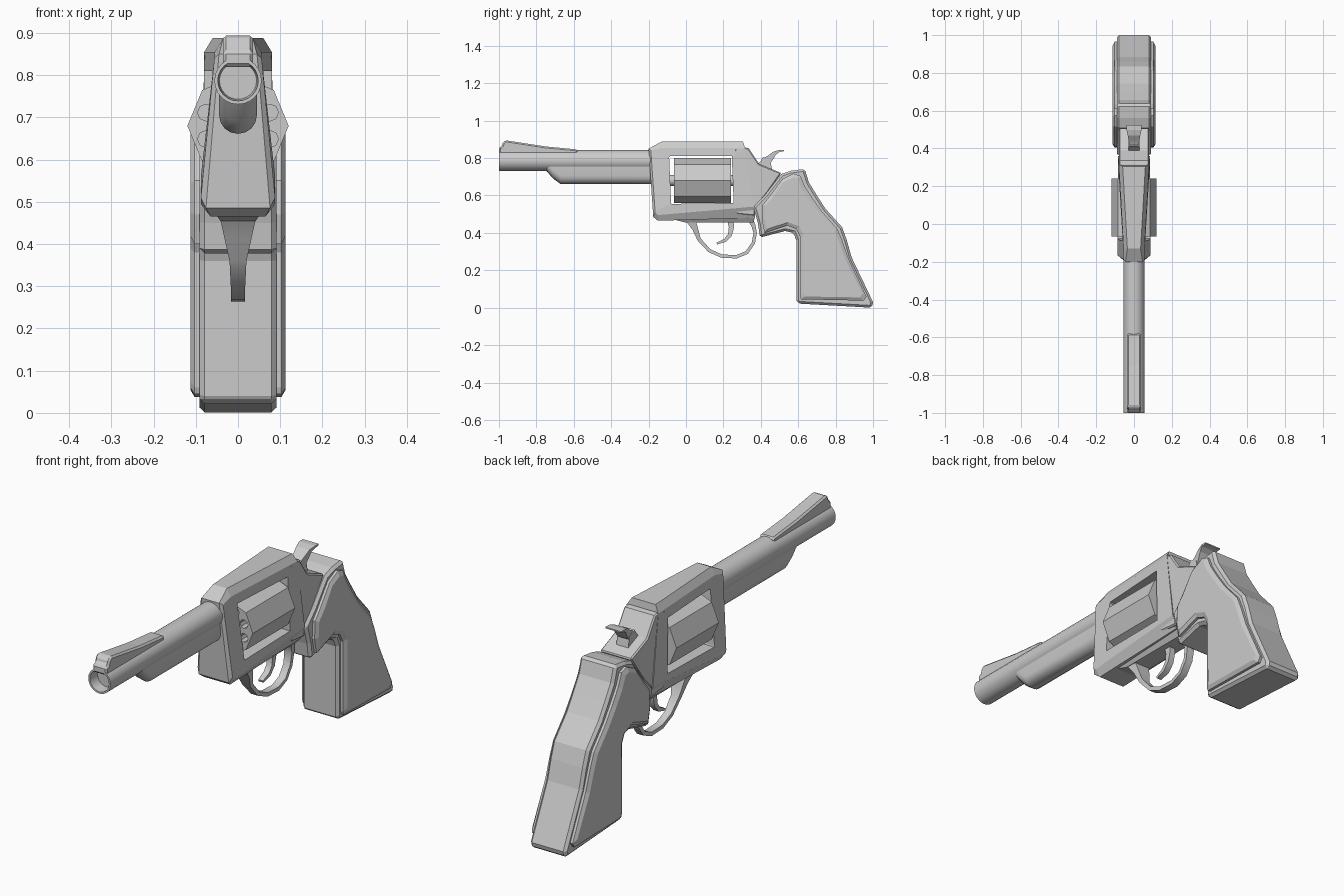
import bpy, bmesh, math
from mathutils import Vector, Matrix

if "Cube" in bpy.data.objects:
    bpy.data.objects.remove(bpy.data.objects["Cube"])


def finish(name, bm, bevel=0, smooth=None, segs=1):
    bmesh.ops.remove_doubles(bm, verts=bm.verts, dist=1e-5)
    bmesh.ops.recalc_face_normals(bm, faces=bm.faces)
    me = bpy.data.meshes.new(name)
    bm.to_mesh(me)
    bm.free()
    ob = bpy.data.objects.new(name, me)
    bpy.context.collection.objects.link(ob)
    if bevel:
        m = ob.modifiers.new("Bevel", "BEVEL")
        m.width, m.segments, m.limit_method = bevel, segs, "ANGLE"
        m.angle_limit = math.radians(50)
    if smooth:
        bpy.ops.object.select_all(action="DESELECT")
        ob.select_set(True)
        bpy.context.view_layer.objects.active = ob
        bpy.ops.object.shade_smooth_by_angle(angle=math.radians(smooth))
    return ob


def loft(name, rings, closed=False, **kw):
    """Skin equal-length rings of points; cap the ends unless closed."""
    bm = bmesh.new()
    rs = [[bm.verts.new(p) for p in r] for r in rings]
    n = len(rs[0])
    pairs = list(zip(rs, rs[1:])) + ([(rs[-1], rs[0])] if closed else [])
    for a, b in pairs:
        for i in range(n):
            j = (i + 1) % n
            bm.faces.new((a[i], a[j], b[j], b[i]))
    if not closed:
        bm.faces.new(rs[0])
        bm.faces.new(rs[-1])
    return finish(name, bm, **kw)


def prism(name, pts, w0, w1=None, **kw):
    """Side profile of (y, z) points spanning x = w0..w1."""
    w1 = -w0 if w1 is None else w1
    return loft(name, [[(w, y, z) for y, z in pts] for w in (w0, w1)], **kw)


def ribbon(name, path, **kw):
    """Strip along a side path of (y, z, half width, thickness)."""
    rings = []
    for i, (y, z, w, t) in enumerate(path):
        a, b = path[max(i - 1, 0)], path[min(i + 1, len(path) - 1)]
        d = Vector((b[0] - a[0], b[1] - a[1])).normalized() * t / 2
        rings.append([(s * w, y - k * d.y, z + k * d.x)
                      for s, k in ((1, 1), (1, -1), (-1, -1), (-1, 1))])
    return loft(name, rings, **kw)


def circle(r, y, z, n, turn=0.0):
    return [(r * math.cos(turn + math.tau * i / n), y,
             z + r * math.sin(turn + math.tau * i / n)) for i in range(n)]


# Barrel with recessed muzzle
loft("barrel", [circle(r, y, 0.787, 24) for r, y in
                ((0.044, -0.95), (0.048, -1.0), (0.056, -1.0), (0.056, -0.17))], smooth=35)

# Rounded lug under the barrel
lug = []
for y, zc in ((-0.75, 0.78), (-0.71, 0.735), (-0.67, 0.706), (-0.18, 0.706)):
    arc = [math.pi * i / 8 for i in range(9)]
    lug.append([(0.045 * math.cos(a), y, zc - 0.045 * math.sin(a)) for a in arc]
               + [(-0.045, y, 0.79), (0.045, y, 0.79)])
loft("barrel_lug", lug, smooth=35)

# Front sight ramp
prism("front_sight", [(-1, 0.82), (-1, 0.858), (-0.985, 0.862), (-0.98, 0.88), (-0.965, 0.895),
                      (-0.88, 0.882), (-0.75, 0.862), (-0.58, 0.846), (-0.58, 0.82)],
      0.036, bevel=0.01)

# Frame: silhouette edge, side band and window edge, wrapped round both sides
edge = [(-.13, .888, .035), (.305, .888, .06), (.36, .48, .065),
        (-.15, .465, .065), (-.175, .485, .076), (-.2, .85, .045)]
band = [(-.13, .855, .055), (.315, .855, .08), (.36, .54, .085),
        (-.15, .495, .088), (-.165, .51, .088), (-.188, .84, .056)]
window = [(-.085, .81, .06), (.245, .81, .08), (.255, .56, .085),
          (-.078, .555, .088), (-.08, .56, .088), (-.09, .805, .06)]
frame_rings = [[(w, y, z) for y, z, w in r] for r in (edge, band, window)]
frame_rings += [[(-w, y, z) for y, z, w in r] for r in (window, band, edge)]
loft("frame", frame_rings, closed=True)

# Rear of frame behind the cylinder
prism("frame_rear", [(.26, .85), (.315, .857), (.335, .853), (.39, .77), (.45, .745), (.51, .72),
                     (.44, .62), (.37, .53), (.37, .49), (.27, .5)], 0.079, bevel=0.006)

# Wedge below frame carrying the trigger guard
loft("frame_belly", [[(s * w, y, z) for s, y, w in
                      ((1, y0, w), (1, y1, w), (-1, y1, w), (-1, y0, w))]
                     for z, w, y0, y1 in ((.49, .065, -.14, .37), (.455, .042, 0, .36))])

# Eight-sided cylinder with chambers cut in its front
drum = loft("cylinder", [circle(0.12, y, 0.68, 8) for y in (-0.065, 0.24)])
bm = bmesh.new()
for i in range(8):
    a = math.tau * (i + 0.5) / 8
    bmesh.ops.create_cone(bm, cap_ends=True, segments=8, radius1=0.02, radius2=0.02, depth=0.16,
                          matrix=Matrix.Translation((0.082 * math.cos(a), -0.065,
                                                     0.68 + 0.082 * math.sin(a)))
                          @ Matrix.Rotation(math.pi / 2, 4, "X"))
cutter = finish("chamber_cutter", bm)
cutter.hide_render = True
cutter.hide_set(True)
cut = drum.modifiers.new("Chambers", "BOOLEAN")
cut.operation, cut.object, cut.solver = "DIFFERENCE", cutter, "EXACT"
loft("cylinder_pin", [circle(0.03, y, 0.68, 12) for y in (-0.12, 0.28)], smooth=35)

# Trigger guard and trigger
ribbon("trigger_guard", [(.025, .47, .042, .05), (.05, .42, .032, .03), (.07, .365, .02, .02),
                         (.125, .305, .017, .018), (.19, .276, .017, .018), (.27, .272, .017, .018),
                         (.325, .295, .017, .018), (.36, .345, .017, .018), (.37, .4, .019, .018),
                         (.36, .44, .025, .022), (.34, .48, .03, .03)], smooth=35)
ribbon("trigger", [(.235, .48, .014, .035), (.243, .43, .014, .028), (.235, .39, .014, .022),
                   (.21, .36, .014, .018), (.165, .343, .012, .01)], smooth=40)

# Hammer with wider thumb spur
prism("hammer", [(.36, .74), (.4, .785), (.412, .805), (.45, .79), (.46, .74), (.45, .7)], 0.03)
ribbon("hammer_spur", [(.42, .775, .026, .05), (.45, .80, .028, .035), (.475, .827, .033, .02),
                       (.5, .838, .04, .01), (.525, .84, .04, .006)])

# Grip core and the raised panel on each side
grip = [(.51, .715), (.56, .732), (.635, .742), (.657, .67), (.70, .6), (.745, .53),
        (.835, .43), (.86, .36), (.885, .27), (1, .03), (.993, 0), (.60, .022), (.59, .04),
        (.59, .36), (.575, .4), (.53, .41), (.395, .375), (.385, .45), (.36, .54), (.42, .6)]
prism("grip_core", grip, 0.091, bevel=0.012)
panel = [(.515, .688), (.575, .717), (.612, .705), (.635, .65), (.68, .58), (.73, .51),
         (.81, .42), (.835, .36), (.87, .26), (.965, .06), (.95, .038), (.615, .045), (.61, .06),
         (.61, .38), (.59, .42), (.54, .44), (.42, .4), (.405, .47), (.41, .55), (.45, .6)]
inner = [(.52, .672), (.57, .695), (.595, .69), (.62, .635), (.665, .568), (.715, .5),
         (.795, .41), (.82, .35), (.855, .25), (.945, .075), (.93, .055), (.635, .06), (.63, .075),
         (.628, .39), (.605, .435), (.545, .456), (.435, .42), (.422, .475), (.425, .545), (.465, .59)]
for side, s in (("right", 1), ("left", -1)):
    loft("grip_panel_" + side, [[(s * w, y, z) for y, z in p] for w, p in
                                ((.08, panel), (.103, panel), (.113, inner))])
